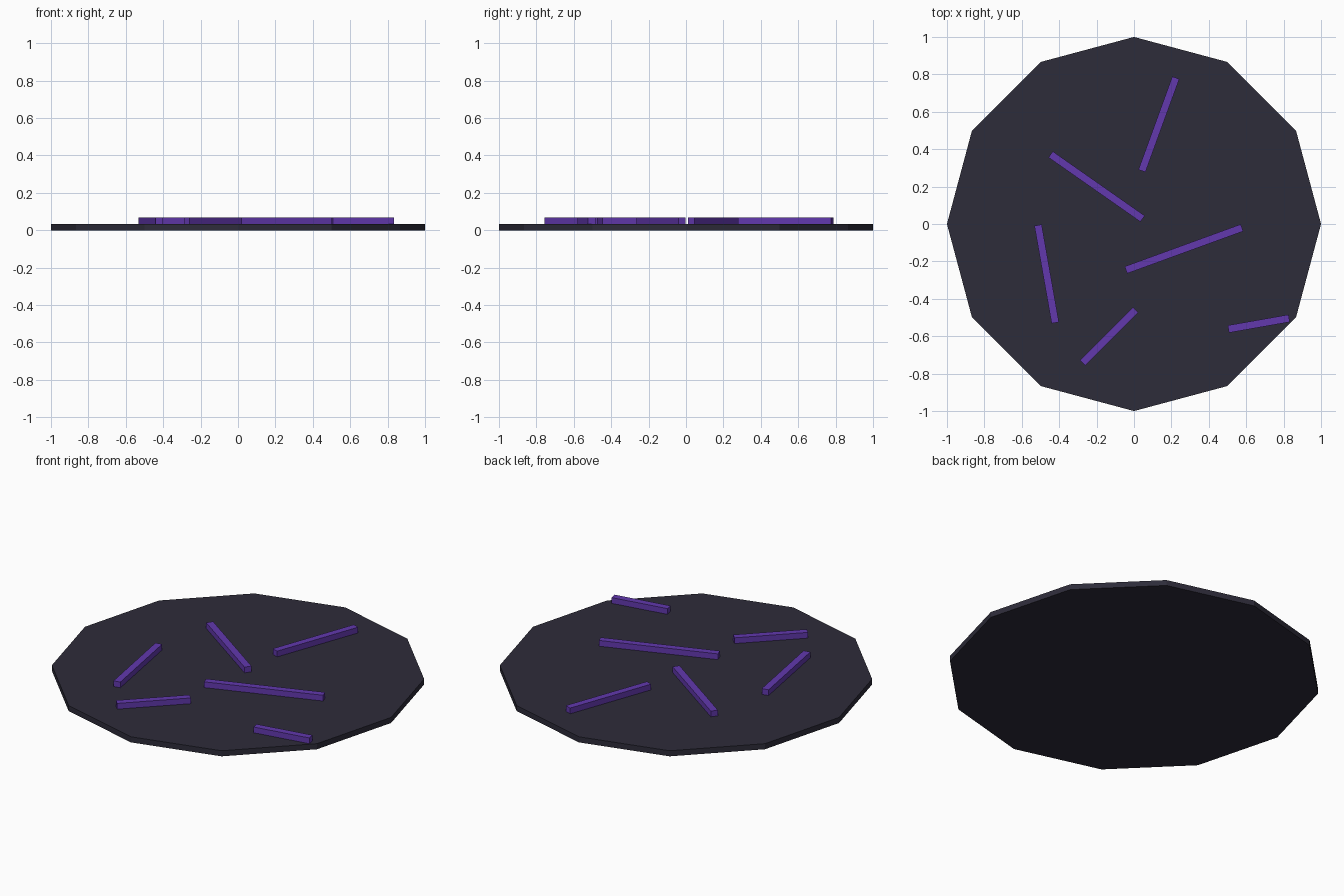
import bpy
from math import radians

cube = bpy.data.objects.get("Cube")
if cube:
    bpy.data.objects.remove(cube, do_unlink=True)


def material(name, color):
    m = bpy.data.materials.new(name)
    m.use_nodes = True
    m.diffuse_color = color
    m.node_tree.nodes["Principled BSDF"].inputs["Base Color"].default_value = color
    return m


dark_slate = material("dark_slate", (0.027, 0.025, 0.042, 1))
violet = material("violet", (0.122, 0.04, 0.42, 1))

DISC_TOP = 0.033
BAR_TOP = 0.067
BAR_WIDTH = 0.04
BAR_HEIGHT = 0.04   # slightly sunk into the disc

# Twelve-sided base disc with a corner on each axis
bpy.ops.mesh.primitive_cylinder_add(vertices=12, radius=1, depth=DISC_TOP,
                                    location=(0, 0, DISC_TOP / 2))
disc = bpy.context.object
disc.name = "base_disc"
disc.data.materials.append(dark_slate)


# Straight bars scattered on the disc: x, y, length, heading in degrees
def add_bar(number, x, y, length, heading):
    bpy.ops.mesh.primitive_cube_add(size=1, location=(x, y, BAR_TOP - BAR_HEIGHT / 2),
                                    rotation=(0, 0, radians(heading)))
    bar = bpy.context.object
    bar.name = f"crack_bar_{number}"
    bar.scale = (length, BAR_WIDTH, BAR_HEIGHT)
    bar.data.materials.append(violet)


bars = [
    (0.133, 0.533, 0.53, 70),
    (-0.2, 0.2, 0.6, -35),
    (0.267, -0.133, 0.66, 20),
    (-0.467, -0.267, 0.53, -80),
    (-0.133, -0.6, 0.4, 45),
    (0.667, -0.533, 0.33, 10),
]
for number, bar in enumerate(bars, 1):
    add_bar(number, *bar)
